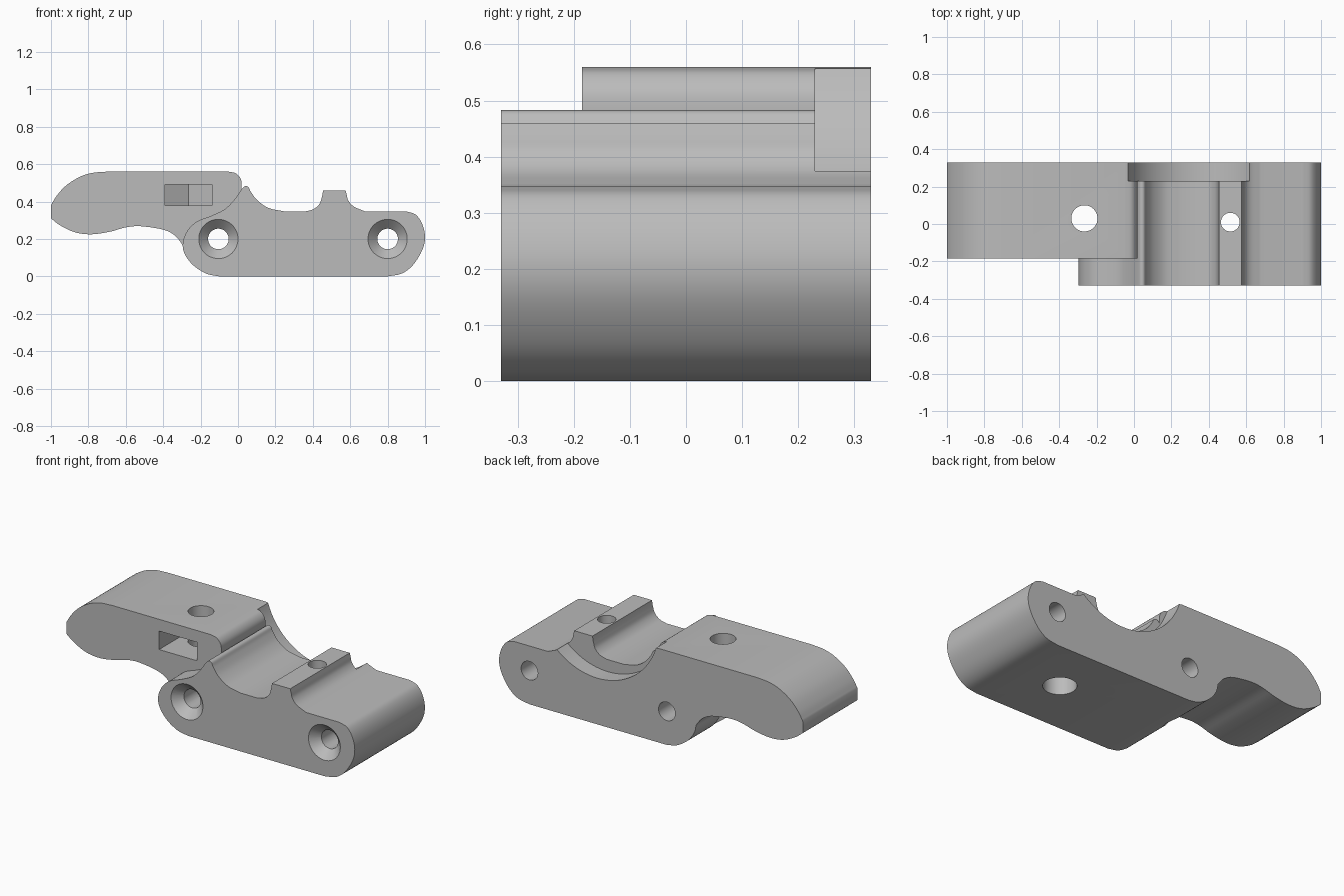
import bpy, bmesh, math
from mathutils import Matrix, Vector

cube = bpy.data.objects.get("Cube")
if cube:
    bpy.data.objects.remove(cube, do_unlink=True)

grey = bpy.data.materials.new("plain_grey")
grey.use_nodes = True
grey.diffuse_color = (0.5, 0.5, 0.5, 1)
grey.node_tree.nodes["Principled BSDF"].inputs["Base Color"].default_value = (0.5, 0.5, 0.5, 1)


def smooth_run(points, steps=5):
    """Catmull-Rom curve through the points, ends kept."""
    p = [Vector(q) for q in points]
    if len(p) < 3:
        return p
    p = [2 * p[0] - p[1]] + p + [2 * p[-1] - p[-2]]
    out = []
    for a, b, c, d in zip(p, p[1:], p[2:], p[3:]):
        for i in range(steps):
            t = i / steps
            out.append(0.5 * (2 * b + (c - a) * t + (2 * a - 5 * b + 4 * c - d) * t ** 2
                              + (3 * b - a - 3 * c + d) * t ** 3))
    return out + [p[-2]]


def add_object(name, bm):
    bmesh.ops.recalc_face_normals(bm, faces=bm.faces)
    mesh = bpy.data.meshes.new(name)
    bm.to_mesh(mesh)
    bm.free()
    mesh.materials.append(grey)
    obj = bpy.data.objects.new(name, mesh)
    bpy.context.collection.objects.link(obj)
    return obj


def prism(name, outline, start, depth, axis="Y"):
    """Extrude an outline along y (x, z points) or z (x, y points)."""
    place = (lambda p: (p[0], start, p[1])) if axis == "Y" else (lambda p: (p[0], p[1], start))
    bm = bmesh.new()
    face = bm.faces.new([bm.verts.new(place(p)) for p in outline])
    grown = bmesh.ops.extrude_face_region(bm, geom=[face])["geom"]
    move = Vector((0, depth, 0)) if axis == "Y" else Vector((0, 0, depth))
    bmesh.ops.translate(bm, vec=move, verts=[v for v in grown if isinstance(v, bmesh.types.BMVert)])
    return add_object(name, bm)


def round_tool(name, centre, r1, r2, depth, axis="Z", sides=48):
    """Cylinder or cone whose r1 end lies on the -axis side."""
    bm = bmesh.new()
    bmesh.ops.create_cone(bm, cap_ends=True, segments=sides, radius1=r1, radius2=r2, depth=depth)
    turn = Matrix.Rotation(-math.pi / 2, 4, "X") if axis == "Y" else Matrix()
    bm.transform(Matrix.Translation(centre) @ turn)
    return add_object(name, bm)


def boolean(target, tool, operation="DIFFERENCE"):
    mod = target.modifiers.new("join", "BOOLEAN")
    mod.operation, mod.solver, mod.object = operation, "EXACT", tool
    bpy.context.view_layer.objects.active = target
    bpy.ops.object.modifier_apply(modifier=mod.name)
    bpy.data.objects.remove(tool, do_unlink=True)


# Main block: rounded ends, saddle and raised rib
body_runs = [
    [(-.1, 0), (-.17, .015), (-.24, .06), (-.285, .12), (-.295, .18), (-.27, .245), (-.22, .293),
     (-.14, .325), (-.07, .36), (-.02, .41), (.015, .46), (.035, .481), (.055, .478),
     (.07, .45), (.105, .405), (.165, .365), (.25, .347)],
    [(.36, .347), (.405, .36), (.437, .39), (.45, .43)],
    [(.455, .46), (.575, .46)],
    [(.58, .44), (.59, .405), (.62, .373), (.68, .347)],
    [(.9, .347), (.95, .33), (.985, .28), (1, .21), (.985, .14), (.935, .06), (.875, .015), (.8, 0)],
]
body = prism("clamp_body", [p for run in body_runs for p in smooth_run(run)], -.33, .66)

# Lever arm, set back from the front
arm_runs = [
    [(-.05, .56), (-.01, .55), (.015, .52), (.02, .48), (.015, .43)],
    [(.015, .2), (-.2, .12)],
    [(-.28, .14), (-.305, .18), (-.34, .22), (-.4, .25), (-.52, .268), (-.6, .262), (-.68, .24),
     (-.78, .225), (-.87, .235), (-.95, .272), (-1, .31)],
    [(-1, .38), (-.97, .43), (-.92, .485), (-.85, .53), (-.78, .553), (-.7, .56)],
]
arm = prism("lever_arm", [p for run in arm_runs for p in smooth_run(run)], -.185, .515)
boolean(body, arm, "UNION")

# Round recess at the back of the saddle
boolean(body, round_tool("recess_cutter", (.353, .43, .68), .405, .405, .4, "Y", 96))

# Two cross holes with countersinks on the front
for x in (-.105, .8):
    boolean(body, round_tool("cross_hole_cutter", (x, 0, .2), .055, .055, 1, "Y"))
    boolean(body, round_tool("countersink_cutter", (x, -.305, .2), .105, .055, .0502, "Y"))

# Vertical holes through the arm and the rib, the latter widened below
boolean(body, round_tool("arm_hole_cutter", (-.265, .03, .3), .07, .07, 1))
boolean(body, round_tool("rib_hole_cutter", (.515, .01, .3), .05, .05, 1))
boolean(body, round_tool("counterbore_cutter", (.515, .01, .05), .09, .09, .2))

# Nut slot in the arm, ending in a V
slot = [(-.39, -.4), (-.14, -.4), (-.14, .102), (-.265, .174), (-.39, .102)]
boolean(body, prism("nut_slot_cutter", slot, .38, .11, "Z"))

# Smooth curves, sharp edges
bpy.ops.object.select_all(action="DESELECT")
body.select_set(True)
bpy.context.view_layer.objects.active = body
bpy.ops.object.shade_smooth_by_angle(angle=math.radians(30))
